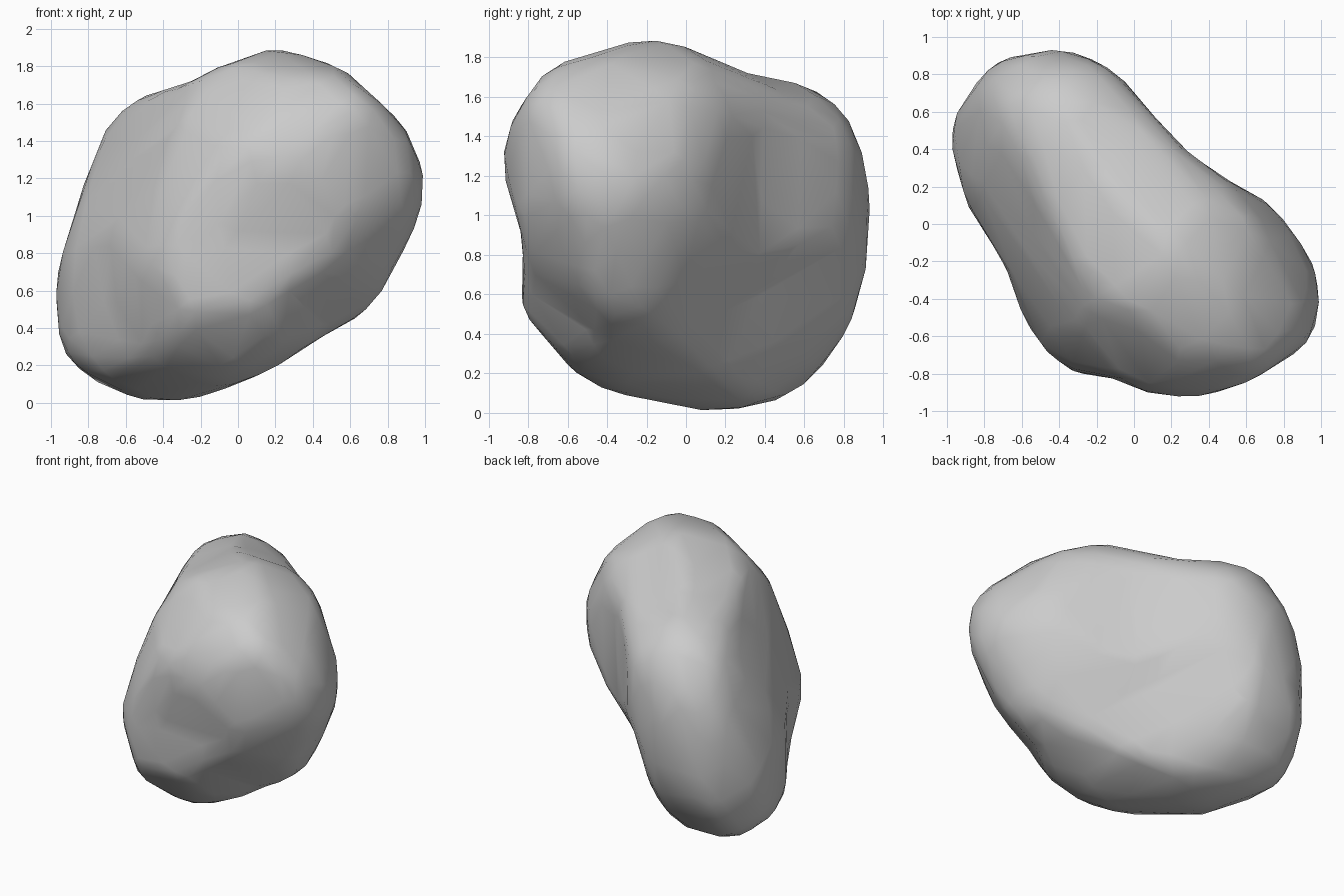
import bpy
import bmesh
import math
from mathutils import Vector

default_cube = bpy.data.objects.get("Cube")
if default_cube:
    bpy.data.objects.remove(default_cube, do_unlink=True)

CENTRE = Vector((0, 0, 0.955))

# Contours of the boulder on three main planes, relative to the ground origin
front_contour = [
    (-.53, 0), (-.26, .02), (-.15, .05), (.06, .13), (.21, .2), (.5, .39),
    (.63, .45), (.76, .58), (.98, 1.01), (1, 1.24), (.9, 1.47), (.54, 1.81),
    (.39, 1.88), (.23, 1.91), (0, 1.83), (-.16, 1.77), (-.2, 1.73), (-.53, 1.63),
    (-.61, 1.58), (-.7, 1.47), (-.81, 1.2), (-.97, .69), (-1, .45),
    (-.95, .26), (-.73, .09)]
side_contour = [
    (.14, 0), (.52, .08), (.7, .25), (.83, .45), (.91, .72), (.94, 1.09),
    (.88, 1.35), (.8, 1.53), (.68, 1.66), (.57, 1.71), (.44, 1.735), (.32, 1.74),
    (.2, 1.79), (.06, 1.87), (-.1, 1.91), (-.26, 1.88), (-.7, 1.75),
    (-.87, 1.5), (-.94, 1.27), (-.87, 1.04), (-.82, .88), (-.83, .52),
    (-.53, .17), (-.35, .1), (-.18, .07)]
plan_contour = [
    (-1, .5), (-.97, .57), (-.75, .87), (-.6, .9), (-.4, .94), (-.24, .89),
    (-.08, .8), (.1, .58), (.3, .37), (.52, .22), (.71, .12), (.86, -.05),
    (1, -.28), (.97, -.6), (.89, -.67), (.6, -.85), (.32, -.93), (.06, -.9),
    (-.1, -.82), (-.33, -.79), (-.52, -.64), (-.62, -.42), (-.67, -.25),
    (-.77, -.08), (-.89, .1)]

# Contours on tilted planes, relative to the boulder's centre
narrow_front_contour = [
    (.07, .96), (.34, .77), (.37, .69), (.53, .52), (.68, .03), (.66, -.22),
    (.55, -.47), (.46, -.64), (.36, -.71), (.05, -.84), (-.31, -.9), (-.67, -.7),
    (-.79, -.27), (-.68, .09), (-.55, .4), (-.47, .51), (-.37, .71), (-.25, .87)]
narrow_back_contour = [
    (-.06, 1.09), (.2, 1.01), (.55, .64), (.68, .3), (.8, -.08), (.68, -.55),
    (.67, -.82), (.55, -1.02), (.32, -1.14), (.07, -1.09), (-.1, -.98), (-.24, -.77),
    (-.35, -.38), (-.54, -.08), (-.66, .21), (-.68, .49), (-.53, .8), (-.21, 1.05)]
broad_contour = [
    (-.24, .87), (.31, .76), (.59, .78), (.73, .74), (.87, .65), (1.05, .36),
    (1.14, -.01), (1.14, -.34), (1, -.76), (.5, -.94), (-.08, -.94), (-.33, -.89),
    (-.55, -.72), (-.65, -.54), (-.89, -.3), (-1.13, .16), (-1.13, .39),
    (-1.03, .55), (-.68, .76)]


def plane_axes(turn, tilt):
    """Right and up axes of a contour plane turned about z and tilted."""
    turn, tilt = math.radians(turn), math.radians(tilt)
    right = Vector((math.cos(turn), math.sin(turn), 0))
    outward = Vector((math.sin(turn), -math.cos(turn), 0))
    up = Vector((0, 0, math.cos(tilt))) - outward * math.sin(tilt)
    return right, up


def make_limit(contour, turn, tilt, grounded=False):
    right, up = plane_axes(turn, tilt)
    shift = Vector((CENTRE.dot(right), CENTRE.dot(up))) if grounded else Vector((0, 0))
    return right, up, [Vector(p) - shift for p in contour]


def reach(direction, limit):
    """Distance from the centre to a contour along a direction."""
    right, up, outline = limit
    flat = Vector((direction.dot(right), direction.dot(up)))
    if flat.length < 0.05:
        return 9
    hits = []
    for i, point in enumerate(outline):
        edge = outline[i - 1] - point
        cross = flat.x * edge.y - flat.y * edge.x
        if abs(cross) < 1e-9:
            continue
        distance = (point.x * edge.y - point.y * edge.x) / cross
        along = (point.x * flat.y - point.y * flat.x) / cross
        if distance > 0 and -1e-6 <= along <= 1 + 1e-6:
            hits.append(distance)
    return min(hits, default=9)


limits = [
    make_limit(front_contour, 0, 0, True),
    make_limit(side_contour, 90, 0, True),
    make_limit(plan_contour, 0, 90, True),
    make_limit(narrow_front_contour, 35, 25),
    make_limit(narrow_back_contour, 215, 25),
    make_limit(broad_contour, 145, -25)]

# Boulder: a ball pulled in to fit every contour, then lightly weathered
bm = bmesh.new()
bmesh.ops.create_icosphere(bm, subdivisions=5, radius=1)
for v in bm.verts:
    direction = v.co.normalized()
    v.co = CENTRE + direction * min(reach(direction, limit) for limit in limits) * 1.005
for _ in range(3):
    bmesh.ops.smooth_vert(bm, verts=bm.verts, factor=0.5,
                          use_axis_x=True, use_axis_y=True, use_axis_z=True)

mesh = bpy.data.meshes.new("boulder")
bm.to_mesh(mesh)
bm.free()
boulder = bpy.data.objects.new("boulder", mesh)
bpy.context.collection.objects.link(boulder)

# Irregular chipped facets
chips = boulder.modifiers.new("chipped_facets", "DECIMATE")
chips.ratio = 0.14

stone = bpy.data.materials.new("grey_stone")
stone.use_nodes = True
stone.diffuse_color = (0.6, 0.6, 0.6, 1)
stone.node_tree.nodes["Principled BSDF"].inputs["Base Color"].default_value = (0.6, 0.6, 0.6, 1)
mesh.materials.append(stone)

bpy.context.view_layer.objects.active = boulder
boulder.select_set(True)
bpy.ops.object.modifier_apply(modifier=chips.name)
bpy.ops.object.shade_smooth_by_angle(angle=math.radians(30))
